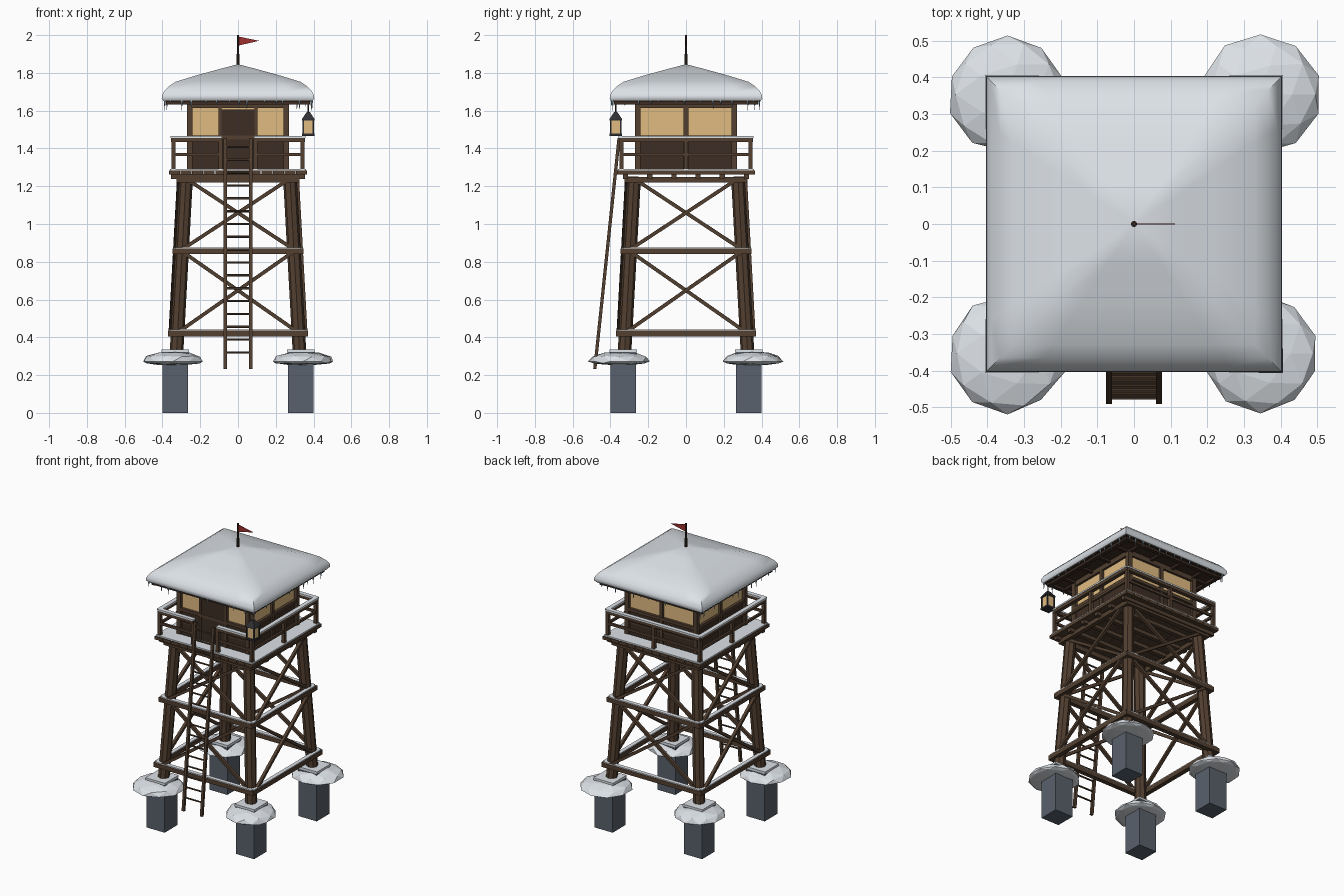
import bpy, bmesh, math, random
from mathutils import Vector, Matrix

if "Cube" in bpy.data.objects:
    bpy.data.objects.remove(bpy.data.objects["Cube"])

random.seed(4)

def mat(name, col):
    m = bpy.data.materials.new(name)
    m.diffuse_color = (*col, 1)
    m.use_nodes = True
    m.node_tree.nodes["Principled BSDF"].inputs["Base Color"].default_value = m.diffuse_color
    return m

WOOD = mat("wood", (0.085, 0.05, 0.03))
DARK = mat("dark_wood", (0.045, 0.026, 0.017))
STONE = mat("stone", (0.10, 0.12, 0.15))
SNOW = mat("snow", (0.72, 0.76, 0.80))
GLOW = mat("lit_window", (0.75, 0.5, 0.22))
ICE = mat("ice", (0.35, 0.5, 0.6))
RED = mat("flag_red", (0.35, 0.03, 0.03))
IRON = mat("iron", (0.03, 0.03, 0.035))

def finish(bm, name, material, smooth=None):
    bmesh.ops.recalc_face_normals(bm, faces=bm.faces)
    me = bpy.data.meshes.new(name)
    bm.to_mesh(me)
    bm.free()
    me.materials.append(material)
    ob = bpy.data.objects.new(name, me)
    bpy.context.collection.objects.link(ob)
    if smooth:
        bpy.context.view_layer.objects.active = ob
        ob.select_set(True)
        bpy.ops.object.shade_smooth_by_angle(angle=math.radians(smooth))
        ob.select_set(False)
    return ob

def box(bm, x0, x1, y0, y1, z0, z1, rot=Matrix()):
    c = Vector((x0 + x1, y0 + y1, z0 + z1)) / 2
    m = rot @ Matrix.Translation(c) @ Matrix.Diagonal((x1 - x0, y1 - y0, z1 - z0, 1))
    bmesh.ops.create_cube(bm, size=1, matrix=m)

def beam(bm, p, q, w, sides=4, rot=Matrix(), w2=None):
    p, q = rot @ Vector(p), rot @ Vector(q)
    d = q - p
    m = Matrix.Translation((p + q) / 2) @ d.to_track_quat('Z', 'Y').to_matrix().to_4x4()
    if sides == 4:
        bmesh.ops.create_cube(bm, size=1, matrix=m @ Matrix.Diagonal((w, w, d.length, 1)))
    else:
        bmesh.ops.create_cone(bm, cap_ends=True, segments=sides, radius1=w / 2,
                              radius2=(w if w2 is None else w2) / 2, depth=d.length, matrix=m)

SIDES = [Matrix.Rotation(math.pi / 2 * k, 4, 'Z') for k in range(4)]
CORNERS = [(sx, sy) for sx in (-1, 1) for sy in (-1, 1)]

def leg_at(z):
    return 0.325 - 0.05 * (z - 0.33) / 0.91

# Stone footings, drifts and legs
foot, plate, plate_snow, drift, legs = [bmesh.new() for _ in range(5)]
for sx, sy in CORNERS:
    x, y = 0.333 * sx, 0.333 * sy
    box(foot, x - .067, x + .067, y - .067, y + .067, 0, 0.29)
    box(plate, x - .07, x + .07, y - .07, y + .07, 0.29, 0.322)
    box(plate_snow, x - .073, x + .073, y - .073, y + .073, 0.322, 0.336)
    g = bmesh.ops.create_icosphere(drift, subdivisions=2, radius=1)
    for v in g['verts']:
        j = random.uniform(0.95, 1.03)
        up = 0.055 if v.co.z > 0 else 0.02
        v.co = Vector((0.345 * sx + v.co.x * .163 * j, 0.353 * sy + v.co.y * .163 * j,
                       0.272 + v.co.z * up * j))
    t, b = leg_at(1.25), leg_at(0.31)
    beam(legs, (b * sx, b * sy, 0.31), (t * sx, t * sy, 1.25), 0.072, 8)
finish(foot, "stone_footings", STONE)
finish(plate, "footing_plates", STONE)
finish(plate_snow, "footing_plate_snow", SNOW)
finish(drift, "footing_snow_drifts", SNOW)
finish(legs, "legs", WOOD)

# Girts and cross braces on all four sides
girt, girt_snow, brace = [bmesh.new() for _ in range(3)]
for r in SIDES:
    for z in (0.42, 0.855, 1.235):
        o = leg_at(z) + 0.036
        beam(girt, (-o - .015, -o, z), (o + .015, -o, z), 0.03, rot=r)
        if z < 1:
            box(girt_snow, -o, o, -o - .013, -o + .013, z + .014, z + .021, r)
    for z0, z1 in ((0.425, 0.855), (0.865, 1.24)):
        a, c = leg_at(z0), leg_at(z1)
        for s in (-1, 1):
            k = 0.03 + 0.008 * s
            beam(brace, (-a * s, -a - k, z0), (c * s, -c - k, z1), 0.019, rot=r)
finish(girt, "girts", WOOD)
finish(girt_snow, "girt_snow", SNOW)
finish(brace, "cross_braces", WOOD)

# Platform: joists, planks and snow around the cabin
joist, deck, deck_snow = [bmesh.new() for _ in range(3)]
for i in range(6):
    y = -0.32 + 0.128 * i
    box(joist, -.355, .355, y - .014, y + .014, 1.238, 1.266)
n = 12
for i in range(n):
    x = -0.367 + 0.734 * i / n
    box(deck, x + .002, x + .734 / n - .002, -.365, .365, 1.262, 1.283)
for r in SIDES:
    box(deck_snow, -.36, .265, -.36, -.265, 1.28, 1.292, r)
finish(joist, "joists", WOOD)
finish(deck, "deck_planks", WOOD)
finish(deck_snow, "deck_snow", SNOW)

# Railing, with a gap in front for the ladder
rail, rail_snow = bmesh.new(), bmesh.new()
for k, r in enumerate(SIDES):
    spans = [(-.35, -.085), (.085, .35)] if k == 0 else [(-.35, .35)]
    for a, b in spans:
        box(rail, a, b, -.355, -.33, 1.435, 1.455, r)
        box(rail, a, b, -.349, -.335, 1.36, 1.376, r)
        box(rail_snow, a, b, -.357, -.328, 1.455, 1.465, r)
    posts = (-.342, -.092, .092) if k == 0 else (-.342, 0)
    for x in posts:
        box(rail, x - .011, x + .011, -.353, -.331, 1.27, 1.45, r)
finish(rail, "railing", WOOD)
finish(rail_snow, "railing_snow", SNOW)

# Cabin: lower walls, glowing panes, frame and door
wall, pane, frame, door = [bmesh.new() for _ in range(4)]
box(wall, -.255, .255, -.255, .255, 1.28, 1.46)
box(pane, -.25, .25, -.25, .25, 1.46, 1.63)
for k, r in enumerate(SIDES):
    box(frame, -.27, -.24, -.27, -.24, 1.28, 1.65, r)
    box(frame, -.262, .262, -.265, -.24, 1.615, 1.65, r)
    box(frame, -.262, .262, -.268, -.24, 1.448, 1.468, r)
    box(frame, -.255, .255, -.26, -.24, 1.365, 1.375, r)
    if k:
        box(frame, -.012, .012, -.265, -.24, 1.28, 1.63, r)
box(door, -.088, .088, -.266, -.24, 1.28, 1.605)
for s in (-1, 1):
    box(frame, s * .095 - .008, s * .095 + .008, -.27, -.24, 1.28, 1.63)
finish(wall, "cabin_walls", DARK)
finish(pane, "window_panes", GLOW)
finish(frame, "cabin_frame", WOOD)
finish(door, "door", DARK)

# Roof boards and rafters under the snow
roof = bmesh.new()
box(roof, -.39, .39, -.39, .39, 1.648, 1.662)
for r in SIDES:
    box(roof, -.38, .38, -.375, -.35, 1.632, 1.65, r)
    for x in (-.25, -.083, .083, .25):
        box(roof, x - .01, x + .01, -.37, -.25, 1.634, 1.65, r)
finish(roof, "roof_boards", DARK)

# Rounded hip of roof snow, built as square rings closed at the peak
snow = bmesh.new()
rings = []
for h, z in ((.395, 1.653), (.404, 1.665), (.402, 1.682), (.39, 1.704), (.365, 1.73),
             (.33, 1.753), (.22, 1.787), (.11, 1.817)):
    ring = []
    for r in SIDES:
        for i in range(6):
            ring.append(snow.verts.new(r @ Vector((-h + 2 * h * i / 6, -h, z))))
    rings.append(ring)
for a, b in zip(rings, rings[1:]):
    for i in range(24):
        j = (i + 1) % 24
        snow.faces.new((a[i], a[j], b[j], b[i]))
tip = snow.verts.new((0, 0, 1.846))
for i in range(24):
    snow.faces.new((rings[-1][i], rings[-1][(i + 1) % 24], tip))
snow.faces.new(rings[0])
finish(snow, "roof_snow", SNOW, 50)

# Icicles along the eaves
ice = bmesh.new()
for r in SIDES:
    for i in range(13):
        x = -0.375 + 0.0625 * i + random.uniform(-.02, .02)
        l = random.choice((.015, .025, .035, .055))
        beam(ice, (x, -.388, 1.657), (x, -.388, 1.655 - l), 0.012, 5, r, 0)
finish(ice, "icicles", ICE)

# Flagpole and pennant
pole = bmesh.new()
beam(pole, (0, 0, 1.82), (0, 0, 2.0), 0.011, 8)
beam(pole, (0, 0, 1.82), (0, 0, 1.9), 0.017, 8)
finish(pole, "flagpole", DARK)
flag = bmesh.new()
tri = [(0.004, 1.992), (0.004, 1.945), (0.112, 1.97)]
f, b = [[flag.verts.new((x, y, z)) for x, z in tri] for y in (-.002, .002)]
flag.faces.new(f)
flag.faces.new(b[::-1])
for i in range(3):
    j = (i + 1) % 3
    flag.faces.new((f[i], b[i], b[j], f[j]))
finish(flag, "pennant", RED)

# Lantern hanging at the front right corner
lx, ly = 0.372, -0.372
glass, cage = bmesh.new(), bmesh.new()
box(glass, lx - .026, lx + .026, ly - .026, ly + .026, 1.475, 1.552)
box(cage, lx - .032, lx + .032, ly - .032, ly + .032, 1.466, 1.478)
box(cage, lx - .032, lx + .032, ly - .032, ly + .032, 1.548, 1.556)
for sx, sy in CORNERS:
    x, y = lx + .026 * sx, ly + .026 * sy
    box(cage, x - .004, x + .004, y - .004, y + .004, 1.47, 1.552)
bmesh.ops.create_cone(cage, cap_ends=True, segments=4, radius1=.047, radius2=.012, depth=.036,
                      matrix=Matrix.Translation((lx, ly, 1.574)) @ Matrix.Rotation(math.pi / 4, 4, 'Z'))
beam(cage, (lx, ly, 1.585), (lx, ly, 1.655), 0.007, 6)
finish(glass, "lantern_glass", GLOW)
finish(cage, "lantern_cage", IRON)

# Ladder leaning on the front of the platform
ladder = bmesh.new()
def ladder_y(z):
    return -0.483 + 0.128 * (z - 0.23) / 1.22
for s in (-1, 1):
    beam(ladder, (.068 * s, ladder_y(.232), .232), (.068 * s, ladder_y(1.455), 1.455), 0.017)
for i in range(17):
    z = 0.32 + 0.068 * i
    beam(ladder, (-.068, ladder_y(z), z), (.068, ladder_y(z), z), 0.012, 6)
finish(ladder, "ladder", WOOD)
